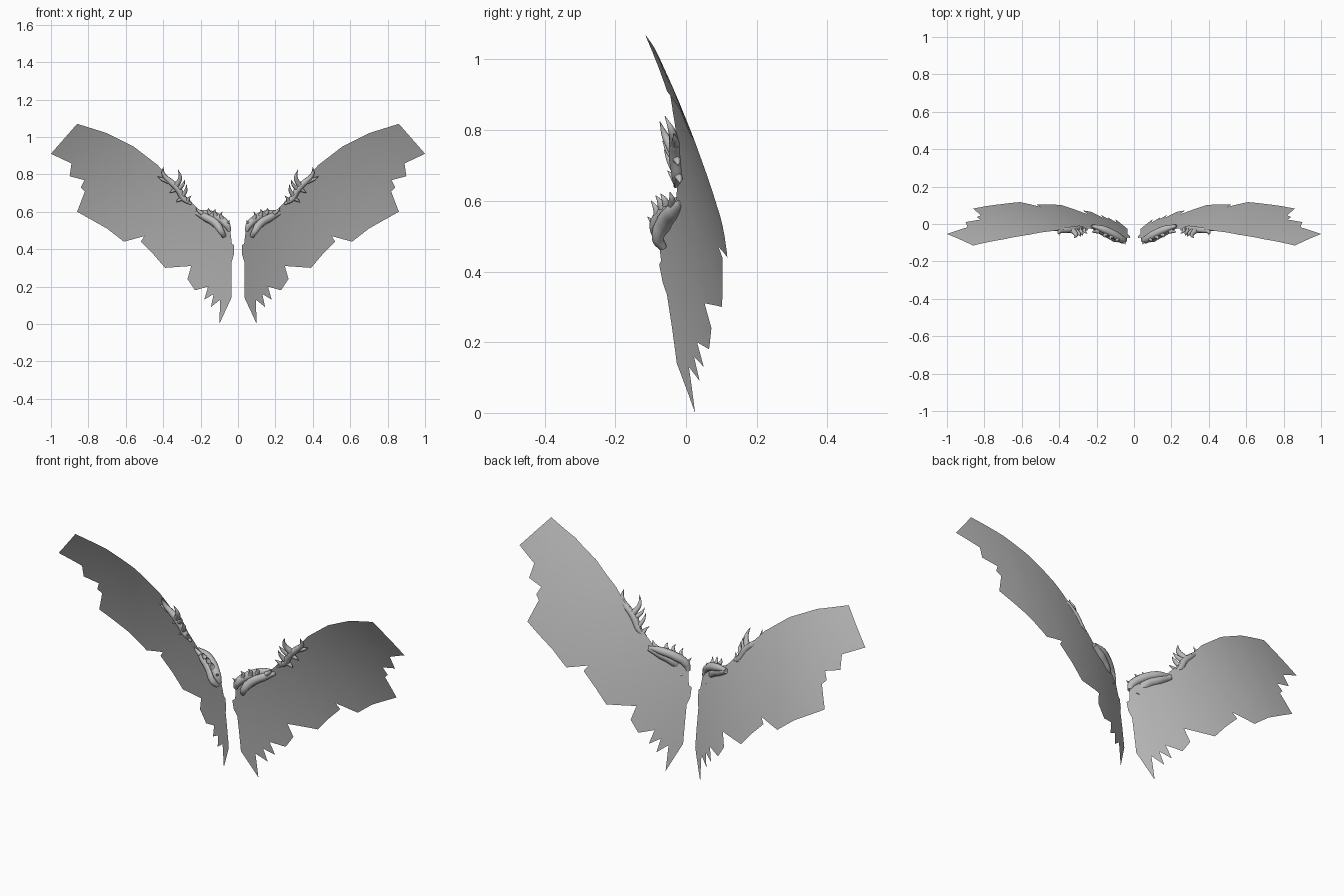
import bpy, bmesh
from mathutils import Vector

cube = bpy.data.objects.get("Cube")
if cube:
    bpy.data.objects.remove(cube)

grey = bpy.data.materials.new("bone_grey")
grey.use_nodes = True
colour = (0.5, 0.5, 0.5, 1)
grey.diffuse_color = colour
grey.node_tree.nodes["Principled BSDF"].inputs["Base Color"].default_value = colour


def wing_depth(x, z):
    """Cupped wing surface, measured along and across the leading edge."""
    u = (x - .04) * .75 + (z - .5) * .66
    v = (x - .04) * .66 - (z - .5) * .75
    spine = -.08 + .267 * u - .346 * u * u
    return spine + v * (.5 - .25 * u + .12 * u * u - .18 * v)


# Wing outline in the xz plane
leading_edge = [(.045, .53), (.12, .57), (.2, .6), (.26, .64), (.33, .74),
                (.43, .85), (.56, .95), (.7, 1.02)]
feathers = [(.86, 1.07), (.76, .95), (.79, .94), (.78, .92), (1, .91),
            (.83, .83), (.9, .79), (.75, .75), (.84, .73), (.74, .63),
            (.86, .6), (.68, .56), (.7, .51), (.58, .51), (.61, .44),
            (.5, .47), (.52, .44), (.43, .42), (.45, .37), (.34, .38),
            (.39, .3), (.25, .31), (.27, .24), (.2, .25), (.23, .18),
            (.16, .2), (.18, .13), (.13, .16), (.145, .09), (.095, .13),
            (.1, 0)]
inner_edge = [(.035, .14), (.035, .33), (.022, .37), (.03, .39), (.02, .42),
              (.033, .43)]


def build_wing(name, side):
    bm = bmesh.new()
    outline = leading_edge + feathers + inner_edge
    bm.faces.new([bm.verts.new((x, 0, z)) for x, z in outline])
    bmesh.ops.triangulate(bm, faces=bm.faces[:])
    # Slice the sheet along and across so that it can bend
    for direction in (Vector((.75, 0, .66)), Vector((.66, 0, -.75))):
        for i in range(-10, 24):
            bmesh.ops.bisect_plane(
                bm, geom=bm.verts[:] + bm.edges[:] + bm.faces[:], dist=1e-5,
                plane_co=Vector((.04, 0, .5)) + direction * i * .06,
                plane_no=direction)
    for v in bm.verts:
        v.co = (v.co.x * side, wing_depth(v.co.x, v.co.z), v.co.z)
    bm.normal_update()
    bmesh.ops.reverse_faces(bm, faces=[f for f in bm.faces if f.normal.y > 0])
    mesh = bpy.data.meshes.new(name)
    bm.to_mesh(mesh)
    bm.free()
    mesh.materials.append(grey)
    mesh.shade_smooth()
    bpy.context.collection.objects.link(bpy.data.objects.new(name, mesh))


def build_horns(name, side, strands):
    """Tapered round strands: each is a list of points and a list of radii."""
    data = bpy.data.curves.new(name, "CURVE")
    data.dimensions = "3D"
    data.bevel_depth = 1
    data.bevel_resolution = 2
    data.resolution_u = 5
    data.use_fill_caps = True
    for points, radii in strands:
        spline = data.splines.new("BEZIER")
        spline.bezier_points.add(len(points) - 1)
        for p, (x, y, z), r in zip(spline.bezier_points, points, radii):
            p.co = (x * side, y, z)
            p.radius = r
            p.handle_left_type = p.handle_right_type = "AUTO"
    data.materials.append(grey)
    bpy.context.collection.objects.link(bpy.data.objects.new(name, data))


def thorn(base, tip, radius, sag):
    """A curved thorn on the wing's leading edge, bowed sideways by sag."""
    (x, z), (tx, tz) = base, tip
    mid = ((x + tx) / 2 + sag, (z + tz) / 2)
    pts = [(px, wing_depth(px, pz) - lift, pz)
           for (px, pz), lift in ((base, .01), (mid, .015), (tip, .02))]
    return pts, [radius, radius * .65, .001]


# Arm bones: two fingers that fork towards the root, and a ridge
arm = [
    ([(.225, -.01, .595), (.17, -.035, .57), (.12, -.06, .54),
      (.09, -.08, .495), (.073, -.065, .468)], [.012, .024, .025, .018, .012]),
    ([(.225, -.01, .6), (.16, -.03, .59), (.1, -.06, .565),
      (.06, -.085, .53), (.045, -.085, .495)], [.008, .02, .022, .02, .01]),
]
arm_thorns = [
    thorn((.19, .59), (.225, .625), .012, .006),
    thorn((.15, .59), (.155, .62), .012, .006),
    thorn((.12, .58), (.12, .615), .012, .006),
    thorn((.085, .56), (.085, .6), .012, .006),
    thorn((.06, .53), (.045, .555), .01, .0),
]

# Thorny strip further out along the leading edge
strip = [([(x, wing_depth(x, z) - .01, z) for x, z in
           ((.25, .64), (.29, .67), (.32, .72), (.36, .76), (.4, .79))],
          [.005, .016, .018, .016, .004])]
strip_thorns = [
    thorn((.27, .655), (.25, .685), .012, .004),
    thorn((.3, .68), (.275, .745), .014, -.008),
    thorn((.32, .72), (.285, .77), .014, -.008),
    thorn((.33, .74), (.32, .825), .016, -.016),
    thorn((.36, .76), (.4, .84), .016, .018),
    thorn((.37, .76), (.43, .79), .012, .008),
    thorn((.33, .72), (.365, .7), .012, .004),
    thorn((.3, .67), (.33, .65), .012, .004),
]

for label, side in (("left", 1), ("right", -1)):
    build_wing(label + "_wing", side)
    build_horns(label + "_arm_bones", side, arm + arm_thorns)
    build_horns(label + "_edge_thorns", side, strip + strip_thorns)
